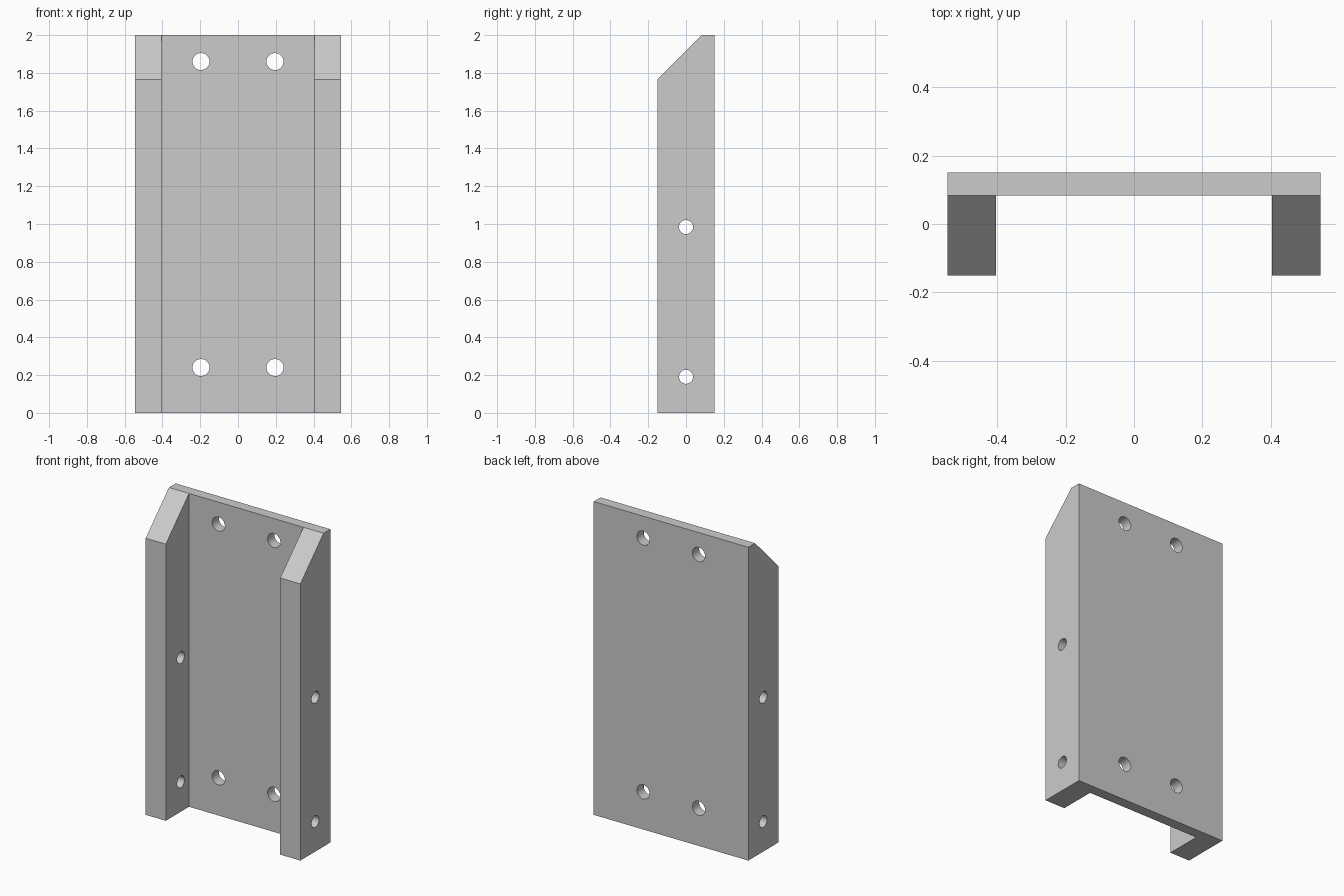
import bpy
import bmesh
from mathutils import Matrix, Vector
from math import pi

if "Cube" in bpy.data.objects:
    bpy.data.objects.remove(bpy.data.objects["Cube"], do_unlink=True)

HALF_W, INNER_W = 0.546, 0.404
FRONT, PLATE, BACK = -0.151, 0.083, 0.151
HEIGHT, SHOULDER = 2.0, 1.766

grey = bpy.data.materials.new("plain_grey")
grey.use_nodes = True
grey.diffuse_color = (0.6, 0.6, 0.6, 1)
grey.node_tree.nodes["Principled BSDF"].inputs["Base Color"].default_value = (0.6, 0.6, 0.6, 1)


def finish(name, bm):
    bmesh.ops.recalc_face_normals(bm, faces=bm.faces)
    mesh = bpy.data.meshes.new(name)
    bm.to_mesh(mesh)
    bm.free()
    mesh.materials.append(grey)
    obj = bpy.data.objects.new(name, mesh)
    bpy.context.collection.objects.link(obj)
    return obj


def extrude(name, outline, offset):
    bm = bmesh.new()
    face = bm.faces.new([bm.verts.new(p) for p in outline])
    ext = bmesh.ops.extrude_face_region(bm, geom=[face])["geom"]
    verts = [v for v in ext if isinstance(v, bmesh.types.BMVert)]
    bmesh.ops.translate(bm, verts=verts, vec=Vector(offset))
    return finish(name, bm)


def hole_cutter(bm, centre, radius, depth, turn):
    bmesh.ops.create_cone(bm, cap_ends=True, segments=48, radius1=radius, radius2=radius,
                          depth=depth, matrix=Matrix.Translation(centre) @ turn)


# U-shaped channel: back plate with two side rails
channel = extrude("channel_bracket", [
    (-HALF_W, BACK, 0), (-HALF_W, FRONT, 0), (-INNER_W, FRONT, 0), (-INNER_W, PLATE, 0),
    (INNER_W, PLATE, 0), (INNER_W, FRONT, 0), (HALF_W, FRONT, 0), (HALF_W, BACK, 0)],
    (0, 0, HEIGHT))

# Wedge that slopes the tops of both rails down to the front
slope = (HEIGHT - SHOULDER) / (PLATE - FRONT)
m = 0.1
wedge = extrude("rail_slope_cutter", [
    (-1, FRONT - m, SHOULDER - m * slope), (-1, PLATE + m, HEIGHT + m * slope),
    (-1, FRONT - m, HEIGHT + m * slope)], (2, 0, 0))

# Plate holes run front to back, rail holes run side to side
bm = bmesh.new()
for x in (-0.196, 0.196):
    for z in (0.24, 1.86):
        hole_cutter(bm, (x, PLATE, z), 0.045, 0.3, Matrix.Rotation(pi / 2, 4, "X"))
for z in (0.191, 0.984):
    hole_cutter(bm, (0, 0, z), 0.037, 1.5, Matrix.Rotation(pi / 2, 4, "Y"))
holes = finish("hole_cutter", bm)

for cutter in (wedge, holes):
    mod = channel.modifiers.new(cutter.name, "BOOLEAN")
    mod.operation = "DIFFERENCE"
    mod.solver = "EXACT"
    mod.object = cutter

# Bake the cuts, then smooth only the hole walls
bpy.context.view_layer.objects.active = channel
channel.select_set(True)
for mod in list(channel.modifiers):
    bpy.ops.object.modifier_apply(modifier=mod.name)
for cutter in (wedge, holes):
    bpy.data.objects.remove(cutter, do_unlink=True)
bpy.ops.object.select_all(action="DESELECT")
channel.select_set(True)
bpy.ops.object.shade_smooth_by_angle(angle=pi / 6)
